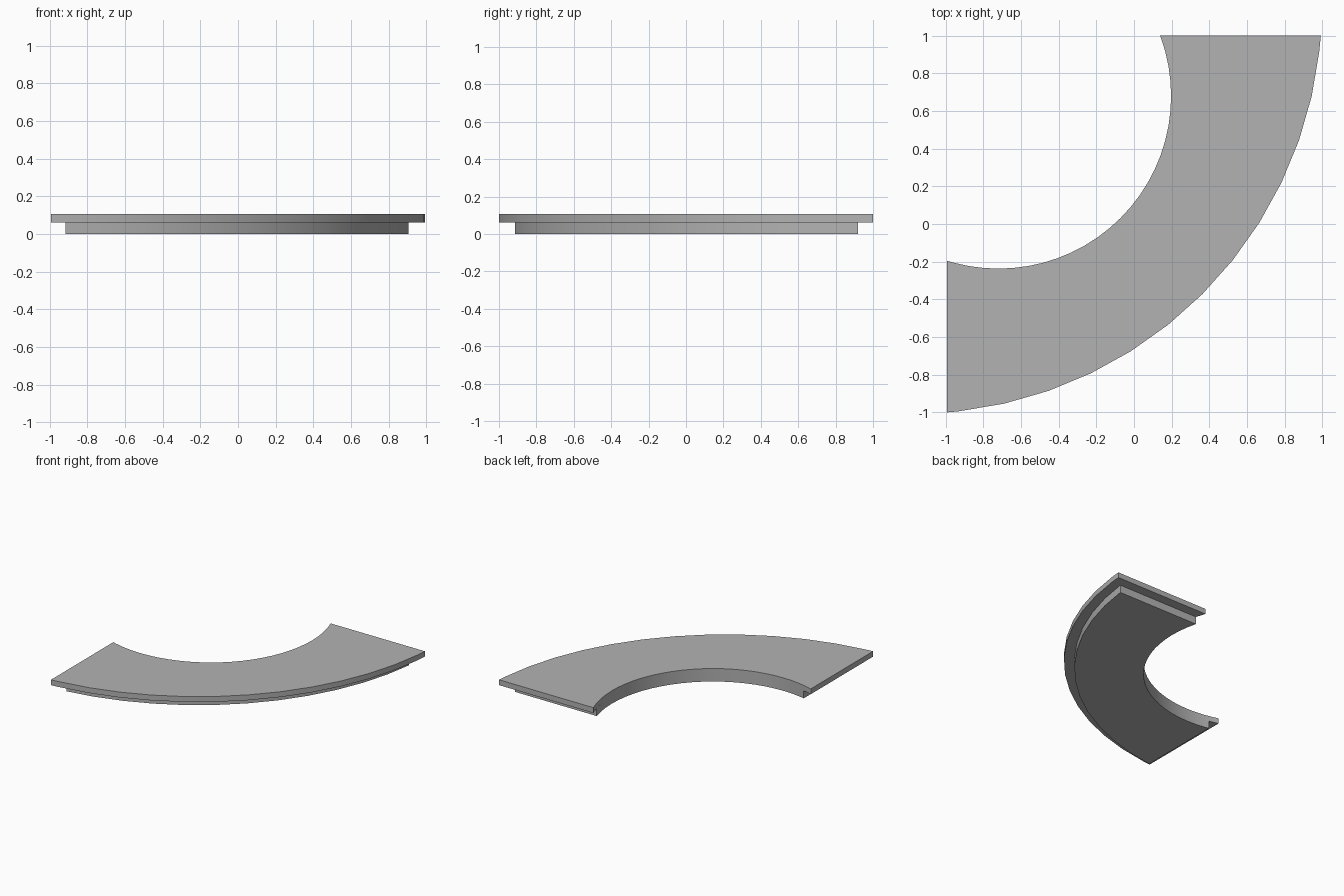
import bpy, bmesh, math

cube = bpy.data.objects.get("Cube")
if cube:
    bpy.data.objects.remove(cube, do_unlink=True)

OUTER_CENTRE = (-1.17, 1.16)
INNER_CENTRE = (-0.72, 0.68)
INNER_RADIUS = 0.917

grey = bpy.data.materials.new("plain grey")
grey.use_nodes = True
colour = (0.45, 0.45, 0.45, 1)
grey.diffuse_color = colour
grey.node_tree.nodes["Principled BSDF"].inputs["Base Color"].default_value = colour


def arc(centre, radius, x_cut, y_cut, step):
    """Arc points from the cut at x_cut round to the cut at y_cut."""
    cx, cy = centre
    start = -math.acos((x_cut - cx) / radius)
    end = math.asin((y_cut - cy) / radius)
    middle = [-math.pi / 4 + k * step for k in range(-40, 41)]
    angles = [start] + [a for a in middle if start + 0.01 < a < end - 0.01] + [end]
    return [(cx + radius * math.cos(a), cy + radius * math.sin(a)) for a in angles]


def curved_slab(name, outer_radius, x_cut, y_cut, bottom, top):
    outer = arc(OUTER_CENTRE, outer_radius, x_cut, y_cut, math.pi / 28)
    inner = arc(INNER_CENTRE, INNER_RADIUS, x_cut, y_cut, math.pi / 36)
    bm = bmesh.new()
    base = bm.faces.new([bm.verts.new((x, y, bottom)) for x, y in outer + inner[::-1]])
    raised = bmesh.ops.extrude_face_region(bm, geom=[base], use_keep_orig=True)
    verts = [g for g in raised["geom"] if isinstance(g, bmesh.types.BMVert)]
    bmesh.ops.translate(bm, verts=verts, vec=(0, 0, top - bottom))
    bmesh.ops.recalc_face_normals(bm, faces=bm.faces)
    mesh = bpy.data.meshes.new(name)
    bm.to_mesh(mesh)
    bm.free()
    mesh.materials.append(grey)
    obj = bpy.data.objects.new(name, mesh)
    bpy.context.collection.objects.link(obj)
    bpy.ops.object.select_all(action="DESELECT")
    obj.select_set(True)
    bpy.context.view_layer.objects.active = obj
    bpy.ops.object.shade_smooth_by_angle(angle=math.radians(30))
    return obj


# Top slab overhangs the base at both ends and along the outer curve
curved_slab("top_slab", 2.168, -0.993, 1.0, 0.062, 0.106)
curved_slab("recessed_base", 2.09, -0.915, 0.92, 0.0, 0.062)
